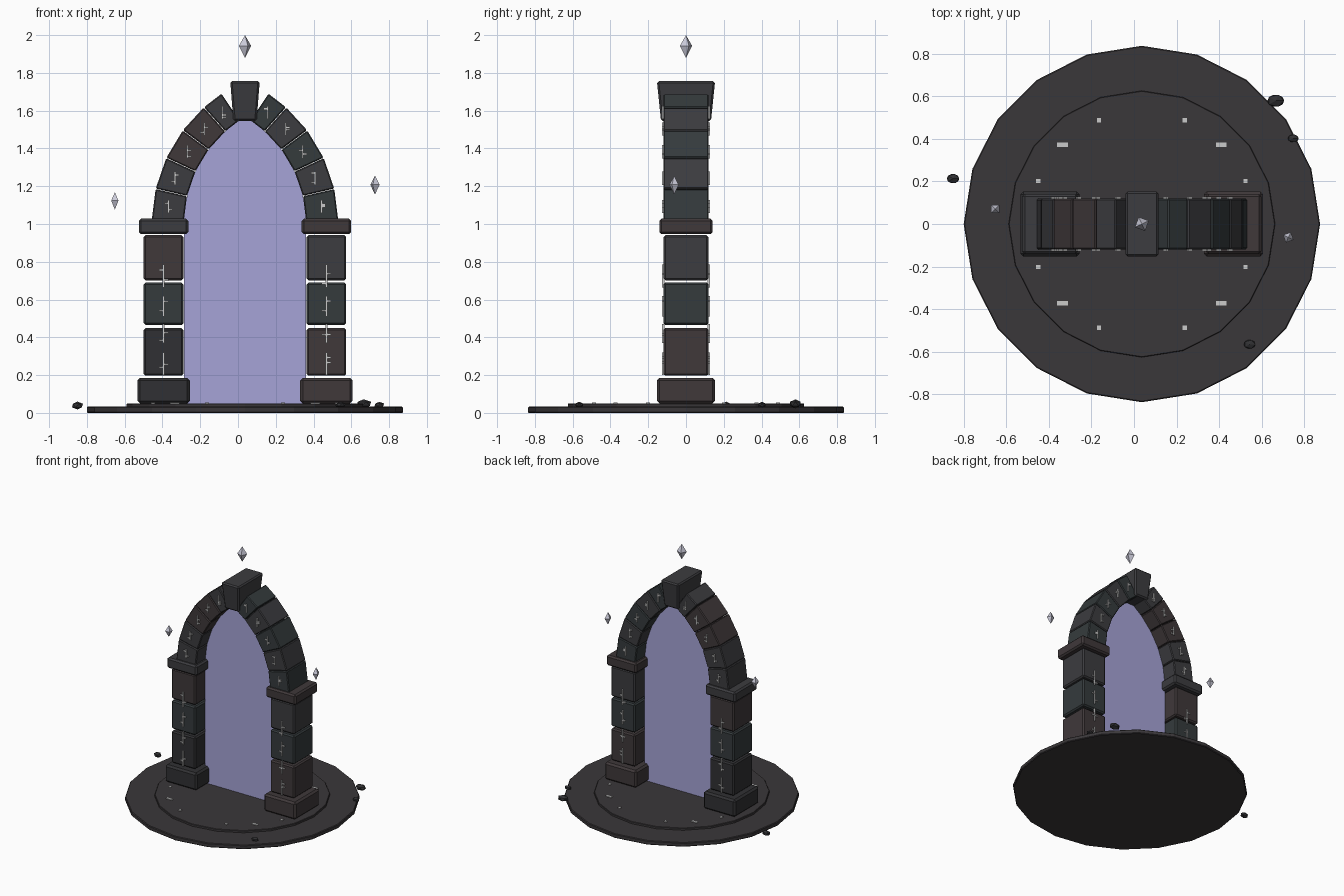
import bpy, bmesh, math, random
from mathutils import Matrix, Vector

if "Cube" in bpy.data.objects:
    bpy.data.objects.remove(bpy.data.objects["Cube"])

random.seed(4)
CX = 0.037            # portal axis
ARC_X, ARC_Z = -0.334, 1.0   # centre of the right-hand pointed arc
R_IN, R_OUT = 0.658, 0.828


def material(name, r, g, b, a=1.0):
    m = bpy.data.materials.new(name)
    m.diffuse_color = (r, g, b, a)
    m.use_nodes = True
    m.node_tree.nodes["Principled BSDF"].inputs["Base Color"].default_value = m.diffuse_color
    return m


STONES = [material("stone_neutral", 0.045, 0.045, 0.05),
          material("stone_warm", 0.05, 0.04, 0.042),
          material("stone_cool", 0.035, 0.043, 0.046),
          material("stone_dark", 0.03, 0.03, 0.033)]
FLOOR = material("floor_stone", 0.042, 0.038, 0.041)
GLOW = material("rune_glow", 0.75, 0.75, 0.78)
CRYSTAL = material("crystal", 0.6, 0.6, 0.7)
VEIL = material("portal_veil", 0.38, 0.37, 0.68, 0.7)


def finish(bm, name, mat, bevel=0):
    bmesh.ops.recalc_face_normals(bm, faces=bm.faces)
    me = bpy.data.meshes.new(name)
    bm.to_mesh(me)
    bm.free()
    me.materials.append(mat)
    ob = bpy.data.objects.new(name, me)
    bpy.context.collection.objects.link(ob)
    if bevel:
        mod = ob.modifiers.new("bevel", 'BEVEL')
        mod.width = bevel
        mod.segments = 1
    return ob


def add_box(bm, c, size):
    m = Matrix.Translation(c) @ Matrix.Diagonal((*size, 1))
    return bmesh.ops.create_cube(bm, size=1, matrix=m)["verts"]


def box(name, x, z0, z1, hx, hy, mat, bevel=0.01):
    bm = bmesh.new()
    add_box(bm, (x, 0, (z0 + z1) / 2), (2 * hx, 2 * hy, z1 - z0))
    return finish(bm, name, mat, bevel)


def prism(name, pts, hy, mat, bevel):
    bm = bmesh.new()
    a = [bm.verts.new((x, -hy, z)) for x, z in pts]
    b = [bm.verts.new((x, hy, z)) for x, z in pts]
    bm.faces.new(a)
    bm.faces.new(b[::-1])
    for i in range(len(pts)):
        j = (i + 1) % len(pts)
        bm.faces.new((a[i], a[j], b[j], b[i]))
    return finish(bm, name, mat, bevel)


def disc(name, r, z0, z1, mat, bevel):
    bm = bmesh.new()
    bmesh.ops.create_cone(bm, cap_ends=True, segments=20, radius1=r, radius2=r, depth=z1 - z0,
                          matrix=Matrix.Translation((CX, 0, (z0 + z1) / 2)))
    return finish(bm, name, mat, bevel)


def arc(angle, r, side=1):
    t = math.radians(angle)
    return (CX + side * (ARC_X + r * math.cos(t)), ARC_Z + r * math.sin(t))


# Stepped round floor
disc("floor_lower", 0.837, 0.0, 0.033, FLOOR, 0.005)
disc("floor_upper", 0.626, 0.03, 0.05, FLOOR, 0.003)

runes = bmesh.new()


def rune(x, z, length, tick):
    # upright stroke with side ticks, on front and back
    ticks = [(random.choice((-1, 1)), random.uniform(-0.4, 0.4)) for _ in range(2)]
    for y in (-0.121, 0.121):
        add_box(runes, (x, y, z), (0.009, 0.012, length))
        for d, f in ticks:
            add_box(runes, (x + d * tick / 2, y, z + f * length), (tick, 0.012, 0.009))


# Pillars and arch stones, left and right
for side, label in ((-1, "left"), (1, "right")):
    x = CX + side * 0.431
    box("pillar_base_" + label, x, 0.05, 0.186, 0.139, 0.153, STONES[3 if side < 0 else 1], 0.014)
    cols = (3, 2, 1) if side < 0 else (1, 2, 0)
    for i, (z0, z1) in enumerate(((0.197, 0.449), (0.465, 0.69), (0.702, 0.941))):
        box(f"pillar_block_{label}_{i}", x, z0, z1, 0.105, 0.119, STONES[cols[i]])
    box("capital_" + label, x, 0.946, 1.028, 0.131, 0.141, STONES[0 if side < 0 else 1], 0.012)
    for z, n in ((0.26, 0.12), (0.42, 0.10), (0.565, 0.11), (0.725, 0.12)):
        rune(x, z, n, 0.025)
    cuts = (1.2, 13, 25, 36.8, 48.2, 56.5)
    for i in range(5):
        a, b = cuts[i] + 0.1, cuts[i + 1] - 0.1
        pts = [arc(a, R_IN, side), arc(a, R_OUT, side), arc(b, R_OUT, side), arc(b, R_IN, side)]
        col = (0, 0, 1, 1, 0) if side < 0 else (2, 0, 2, 0, 2)
        prism(f"arch_stone_{label}_{i}", pts, 0.119, STONES[col[i]], 0.006)
        rx, rz = arc((a + b) / 2, 0.745, side)
        rune(rx, rz, 0.07, 0.022)
finish(runes, "wall_runes", GLOW)

# Keystone, tapering downwards
bm = bmesh.new()
for v in add_box(bm, (CX, 0, 1.651), (0.156, 0.308, 0.21)):
    if v.co.z < 1.65:
        v.co.x = CX + (v.co.x - CX) * 0.79
        v.co.y *= 0.86
finish(bm, "keystone", STONES[0], 0.01)

# Thin portal veil filling the opening
top = math.degrees(math.acos(-ARC_X / R_IN))
angles = [top * i / 10 for i in range(11)]
outline = [(CX - 0.324, 0.05), (CX + 0.324, 0.05)]
outline += [arc(a, R_IN) for a in angles]
outline += [arc(a, R_IN, -1) for a in angles[-2::-1]]
bm = bmesh.new()
bm.faces.new([bm.verts.new((x, 0, z)) for x, z in outline])
finish(bm, "portal_veil", VEIL)

# Ring of floor marks
bm = bmesh.new()
for sx in (-1, 1):
    for sy in (-1, 1):
        for deg, w in ((22.5, 0.02), (45, 0.05), (67.5, 0.02)):
            t = math.radians(deg)
            add_box(bm, (CX + sx * 0.527 * math.cos(t), sy * 0.527 * math.sin(t), 0.052),
                    (w, 0.02, 0.008))
finish(bm, "floor_marks", GLOW)

# Floating crystals: four-sided double pyramids
for i, (x, y, z, r, up, down) in enumerate(((CX, 0, 1.943, 0.036, 0.057, 0.063),
                                            (-0.652, 0.07, 1.124, 0.027, 0.044, 0.048),
                                            (0.725, -0.063, 1.208, 0.027, 0.048, 0.052))):
    bm = bmesh.new()
    ring = [bm.verts.new((x + r * math.cos(a), y + r * math.sin(a), z))
            for a in (math.radians(25 + 20 * i + 90 * k) for k in range(4))]
    for tip in (bm.verts.new((x, y, z + up)), bm.verts.new((x, y, z - down))):
        for k in range(4):
            bm.faces.new((ring[k], ring[(k + 1) % 4], tip))
    finish(bm, f"crystal_{i}", CRYSTAL)

# Loose rubble around the rim
for i, (x, y, z, sx, sy, sz) in enumerate(((0.666, 0.579, 0.048, 0.042, 0.031, 0.023),
                                           (0.748, 0.402, 0.042, 0.027, 0.02, 0.016),
                                           (-0.85, 0.213, 0.039, 0.031, 0.024, 0.02),
                                           (0.543, -0.565, 0.043, 0.029, 0.022, 0.015))):
    bm = bmesh.new()
    bmesh.ops.create_icosphere(bm, subdivisions=1, radius=1.05,
                               matrix=Matrix.Translation((x, y, z)) @ Matrix.Diagonal((sx, sy, sz, 1)))
    finish(bm, f"rubble_{i}", STONES[3])
